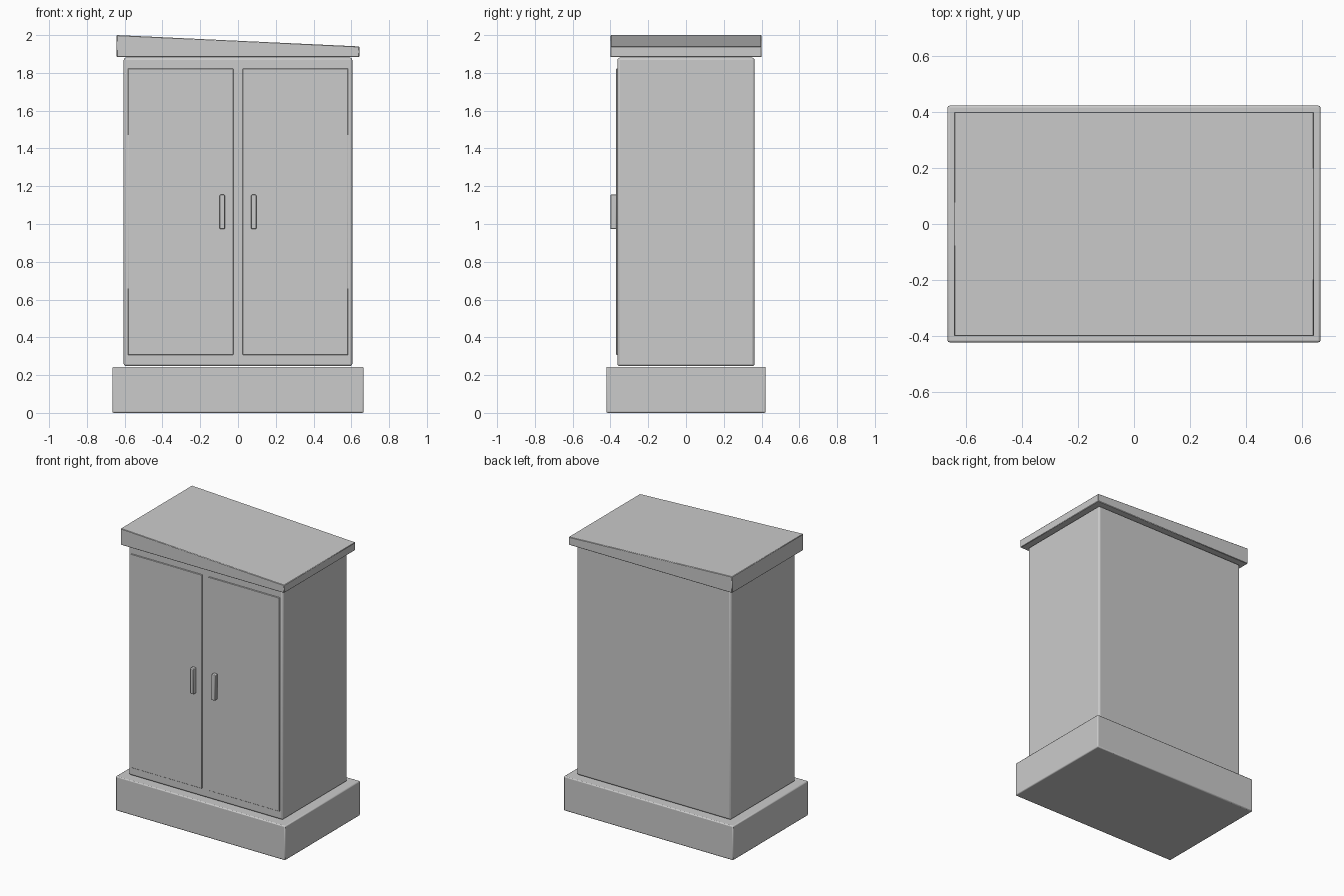
import bpy
import bmesh

cube = bpy.data.objects.get("Cube")
if cube:
    bpy.data.objects.remove(cube, do_unlink=True)

grey = bpy.data.materials.new("plain grey")
grey.use_nodes = True
colour = (0.6, 0.6, 0.6, 1)
grey.diffuse_color = colour
grey.node_tree.nodes["Principled BSDF"].inputs["Base Color"].default_value = colour


def box(name, low, high, bevel, segments=2, slope=0):
    """Bevelled box between two corners; slope lowers its top on the +x side."""
    bm = bmesh.new()
    bmesh.ops.create_cube(bm, size=1)
    for v in bm.verts:
        on_slope = v.co.x > 0 and v.co.z > 0
        v.co = [high[i] if v.co[i] > 0 else low[i] for i in range(3)]
        if on_slope:
            v.co.z -= slope
    mesh = bpy.data.meshes.new(name)
    bm.to_mesh(mesh)
    bm.free()
    mesh.materials.append(grey)
    obj = bpy.data.objects.new(name, mesh)
    bpy.context.collection.objects.link(obj)
    mod = obj.modifiers.new("soft edges", 'BEVEL')
    mod.width = bevel
    mod.segments = segments
    bpy.ops.object.select_all(action='DESELECT')
    obj.select_set(True)
    bpy.context.view_layer.objects.active = obj
    bpy.ops.object.shade_smooth_by_angle()
    return obj


# Plinth, cabinet and sloping lid
box("plinth", (-0.665, -0.422, 0), (0.665, 0.422, 0.244), 0.007)
box("cabinet_body", (-0.605, -0.363, 0.247), (0.605, 0.363, 1.881), 0.013, 3)
box("sloping_lid", (-0.642, -0.4, 1.884), (0.642, 0.4, 2.0), 0.003, 1, slope=0.06)

# Matching doors and upright handles
for side, label in ((-1, "right"), (1, "left")):
    def span(a, b):
        return sorted((side * a, side * b))
    x0, x1 = span(0.025, 0.583)
    box(label + "_door", (x0, -0.37, 0.307), (x1, -0.355, 1.823), 0.002, 1)
    x0, x1 = span(0.07, 0.097)
    box(label + "_handle", (x0, -0.4, 0.973), (x1, -0.368, 1.155), 0.004)
